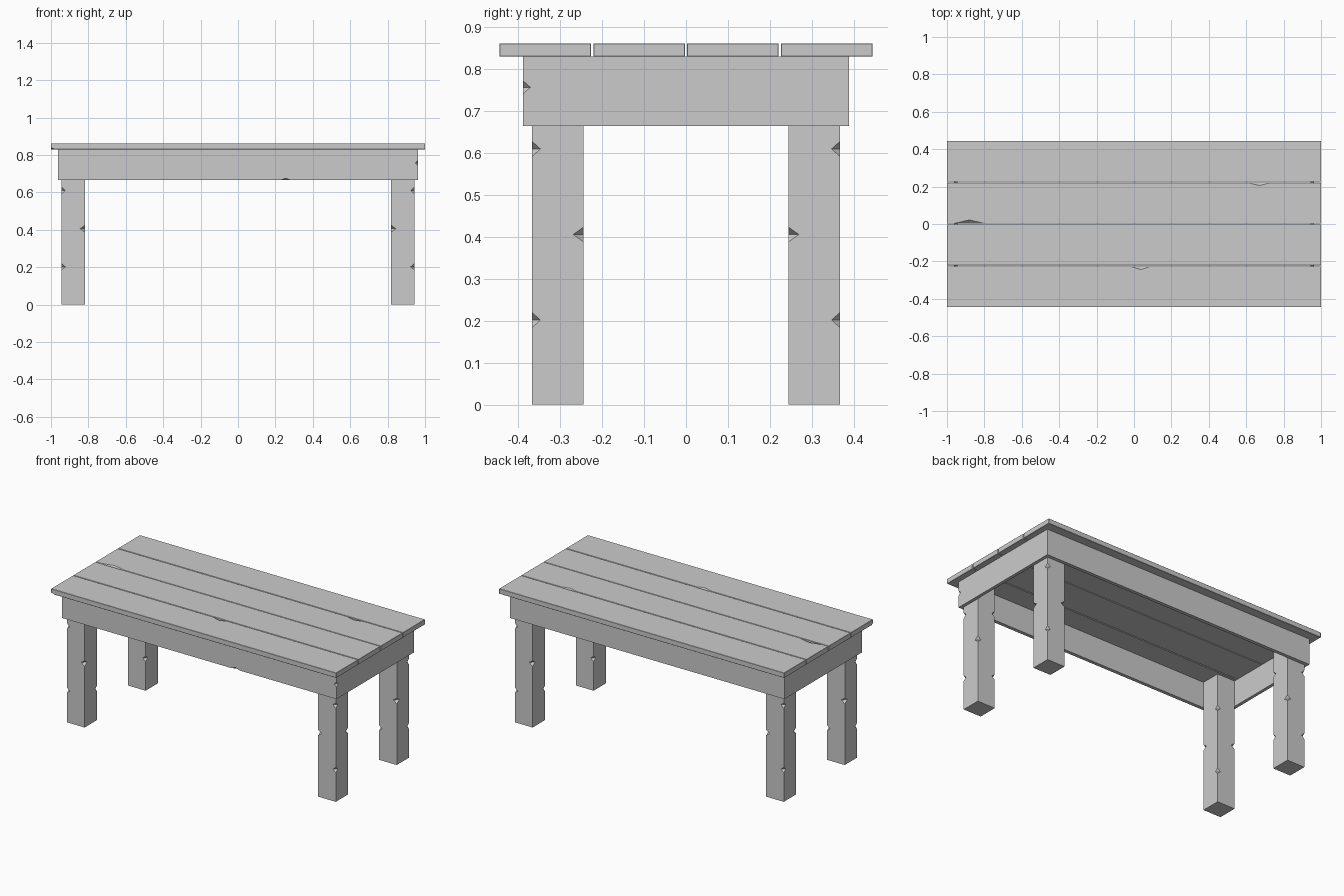
import bpy, bmesh
from mathutils import Matrix, Vector

if "Cube" in bpy.data.objects:
    bpy.data.objects.remove(bpy.data.objects["Cube"])


def new_object(name, bm):
    mesh = bpy.data.meshes.new(name)
    bm.to_mesh(mesh)
    bm.free()
    obj = bpy.data.objects.new(name, mesh)
    bpy.context.collection.objects.link(obj)
    return obj


def box(name, lo, hi, bevel=0.0):
    lo, hi = Vector(lo), Vector(hi)
    bm = bmesh.new()
    bmesh.ops.create_cube(bm, size=1, matrix=Matrix.Translation((lo + hi) / 2) @ Matrix.Diagonal((*(hi - lo), 1)))
    if bevel:
        bmesh.ops.bevel(bm, geom=bm.edges[:], offset=bevel, segments=1, affect='EDGES')
    return new_object(name, bm)


def cut(obj, cutter):
    mod = obj.modifiers.new("cut", 'BOOLEAN')
    mod.operation, mod.solver, mod.object = 'DIFFERENCE', 'EXACT', cutter
    bpy.context.view_layer.objects.active = obj
    bpy.ops.object.modifier_apply(modifier=mod.name)
    bpy.data.objects.remove(cutter)


# a wood chip is a diamond-shaped bite centred on an edge
def chip(obj, centre, half):
    bm = bmesh.new()
    for axis in range(3):
        for s in (-1, 1):
            v = Vector(centre)
            v[axis] += s * half[axis]
            bm.verts.new(v)
    bmesh.ops.convex_hull(bm, input=bm.verts[:])
    bmesh.ops.recalc_face_normals(bm, faces=bm.faces[:])
    cutter = new_object("chip_cutter", bm)
    cutter.hide_render = True
    cut(obj, cutter)


# table top planks
planks = []
for i, (y0, y1) in enumerate([(-0.445, -0.226), (-0.221, -0.002), (0.002, 0.221), (0.226, 0.445)]):
    planks.append(box(f"top_plank_{i + 1}", (-1, y0, 0.83), (1, y1, 0.862), 0.0015))
chip(planks[0], (0.035, -0.226, 0.862), (0.055, 0.018, 0.022))
chip(planks[2], (-0.88, 0.002, 0.862), (0.085, 0.02, 0.022))
chip(planks[2], (0.67, 0.221, 0.862), (0.06, 0.016, 0.022))
chip(planks[0], (-1, -0.445, 0.83), (0.03, 0.015, 0.008))

# apron frame under the top, hollow inside
apron = box("apron", (-0.963, -0.389, 0.665), (0.963, 0.389, 0.83))
cut(apron, box("apron_cutter", (-0.943, -0.367, 0.6), (0.943, 0.367, 0.9)))
chip(apron, (0.255, -0.389, 0.665), (0.03, 0.012, 0.011))
chip(apron, (0.963, -0.389, 0.757), (0.016, 0.018, 0.016))

# four legs, chips alternate between corners
for sx, xn in ((-1, "left"), (1, "right")):
    for sy, yn in ((-1, "front"), (1, "back")):
        xs = sorted((sx * 0.943, sx * 0.819))
        ys = sorted((sy * 0.367, sy * 0.244))
        leg = box(f"{yn}_{xn}_leg", (xs[0], ys[0], 0), (xs[1], ys[1], 0.83))
        for x in (0.943, 0.819):
            for y in (0.367, 0.244):
                same = (x > 0.9) == (y > 0.3)
                for z in ((0.61, 0.202) if same else (0.406,)):
                    d = 0.02 if same else 0.025
                    chip(leg, (sx * x, sy * y, z), (d, d, 0.018))
